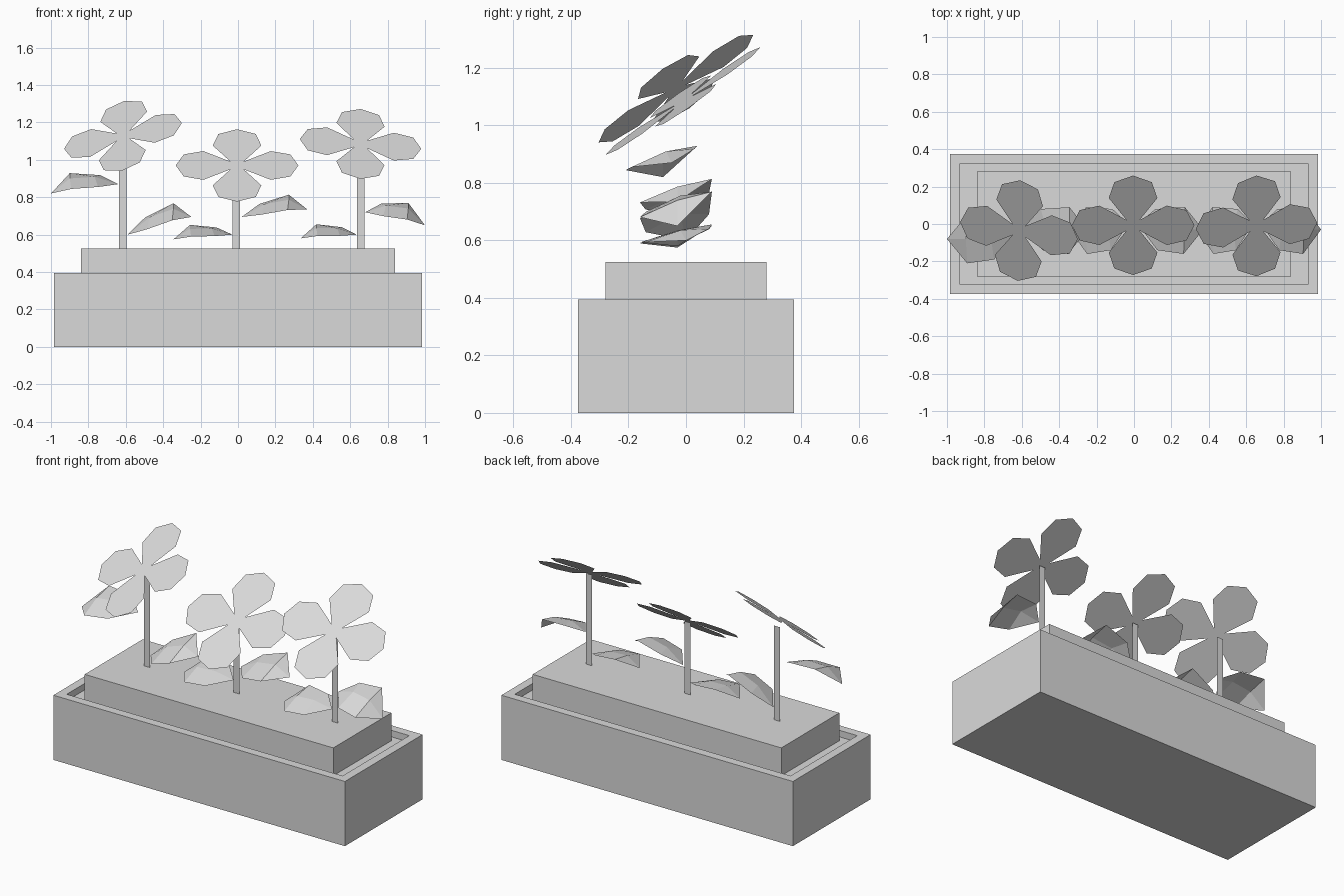
import bpy
import bmesh
from mathutils import Vector

cube = bpy.data.objects.get("Cube")
if cube:
    bpy.data.objects.remove(cube, do_unlink=True)

grey = bpy.data.materials.new("plain grey")
grey.use_nodes = True
grey.diffuse_color = (0.7, 0.7, 0.7, 1)
grey.node_tree.nodes["Principled BSDF"].inputs["Base Color"].default_value = (0.7, 0.7, 0.7, 1)


def finish(name, bm):
    mesh = bpy.data.meshes.new(name)
    bm.to_mesh(mesh)
    bm.free()
    mesh.materials.append(grey)
    obj = bpy.data.objects.new(name, mesh)
    bpy.context.collection.objects.link(obj)
    return obj


def box(half_x, half_y, low, high):
    bm = bmesh.new()
    bmesh.ops.create_cube(bm, size=2)
    for v in bm.verts:
        v.co = (v.co.x * half_x, v.co.y * half_y, high if v.co.z > 0 else low)
    bm.normal_update()
    return bm


def sheet(name, points, faces):
    """Thin open surface with every face turned upward."""
    bm = bmesh.new()
    verts = [bm.verts.new(p) for p in points]
    for f in faces:
        bm.faces.new([verts[i] for i in f])
    bm.normal_update()
    for f in bm.faces:
        if f.normal.z < 0:
            f.normal_flip()
    return finish(name, bm)


SOIL_TOP = 0.525

# Planter with a recessed top
bm = box(0.985, 0.375, 0, 0.395)
top = max(bm.faces, key=lambda f: f.normal.z)
bmesh.ops.inset_region(bm, faces=[top], thickness=0.075)
floor = bmesh.ops.extrude_face_region(bm, geom=[top])["geom"]
bmesh.ops.translate(bm, vec=(0, 0, -0.04),
                    verts=[g for g in floor if isinstance(g, bmesh.types.BMVert)])
if top.is_valid:
    bmesh.ops.delete(bm, geom=[top], context='FACES_ONLY')
bmesh.ops.recalc_face_normals(bm, faces=bm.faces[:])
finish("planter", bm)

# Soil block
finish("soil", box(0.84, 0.28, 0.355, SOIL_TOP))


# Flat four-petalled flower head
def flower(name, centre, right, up):
    petal = [(0.035, -0.035), (0.18, -0.13), (0.285, -0.1),
             (0.328, 0), (0.285, 0.1), (0.18, 0.13)]
    outline = []
    for turn in range(4):
        for a, b in petal:
            for _ in range(turn):
                a, b = -b, a
            outline.append(Vector(centre) + Vector(right) * a + Vector(up) * b)
    sheet(name, outline, [range(len(outline))])


# Flat stem strip
def stem(name, x, height):
    w = 0.02
    sheet(name, [(x - w, 0, SOIL_TOP), (x + w, 0, SOIL_TOP),
                 (x + w, 0, height), (x - w, 0, height)], [(0, 1, 2, 3)])


# Folded leaf: base, tip, two spine, two back and two front points
def leaf(name, base, tip, arch, shift=0):
    shape = [(0, 0, 0), (1, -0.03, 0),
             (0.35, -0.02, 0.6), (0.72, -0.03, 0.7),
             (0.27, 0.08, 0.65), (0.72, 0.09, 1),
             (0.3, -0.14, 0), (0.7, -0.16, 0.1)]
    points = [(base[0] + (tip[0] - base[0]) * t, y + shift,
               base[1] + (tip[1] - base[1]) * t + arch * h) for t, y, h in shape]
    faces = []
    for a, b in ((4, 5), (6, 7)):
        faces += [(0, a, 2), (2, a, b, 3), (3, b, 1)]
    sheet(name, points, faces)


flower("left_side_flower", (0.655, -0.01, 1.085), (0.99, 0.05, -0.08), (0, 0.82, 0.57))
flower("middle_flower", (-0.005, -0.007, 0.97), (1, 0, 0), (0, 0.81, 0.59))
flower("right_side_flower", (-0.615, -0.035, 1.128), (0.96, -0.14, 0.21), (0.02, 0.82, 0.57))

stem("left_side_stem", 0.655, 1.08)
stem("middle_stem", -0.01, 0.965)
stem("right_side_stem", -0.615, 1.1)

leaf("left_stem_outer_leaf", (0.68, 0.72), (1, 0.65), 0.1)
leaf("left_stem_inner_leaf", (0.635, 0.6), (0.335, 0.58), 0.07)
leaf("middle_stem_left_leaf", (0.02, 0.695), (0.37, 0.735), 0.09)
leaf("middle_stem_right_leaf", (-0.03, 0.6), (-0.345, 0.575), 0.07)
leaf("right_stem_inner_leaf", (-0.59, 0.6), (-0.25, 0.695), 0.1)
leaf("right_stem_outer_leaf", (-0.64, 0.87), (-1, 0.82), 0.095, -0.05)
